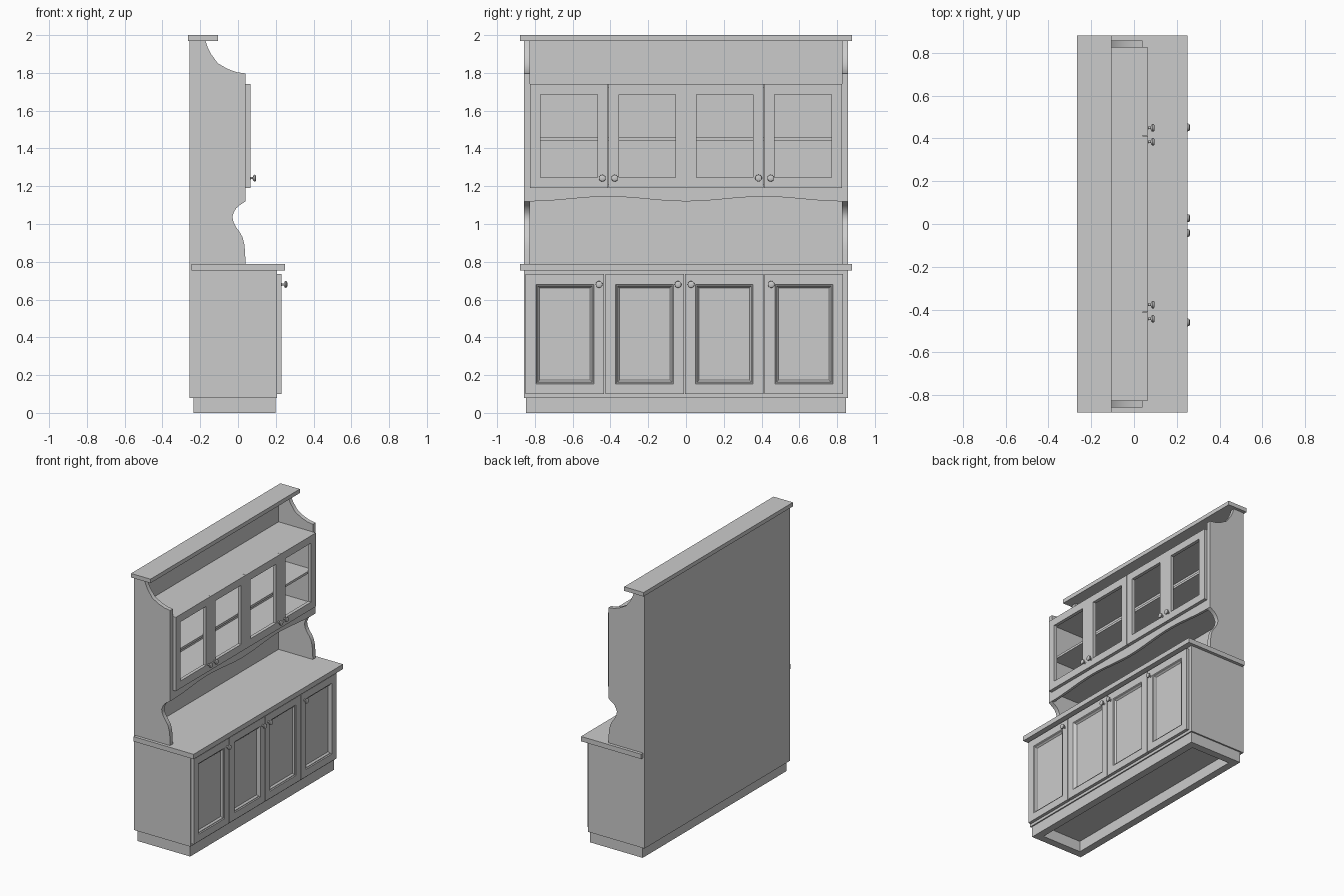
import bpy, bmesh, math

if "Cube" in bpy.data.objects:
    bpy.data.objects.remove(bpy.data.objects["Cube"])


def make(name, bm, smooth=False):
    bmesh.ops.recalc_face_normals(bm, faces=bm.faces)
    me = bpy.data.meshes.new(name)
    bm.to_mesh(me)
    bm.free()
    ob = bpy.data.objects.new(name, me)
    bpy.context.collection.objects.link(ob)
    if smooth:
        bpy.ops.object.select_all(action='DESELECT')
        ob.select_set(True)
        bpy.context.view_layer.objects.active = ob
        bpy.ops.object.shade_smooth_by_angle(angle=math.radians(35))
    return ob


def loft(name, rings, closed=False, smooth=False):
    """Skin a list of point rings; cap both ends, or join last to first."""
    bm = bmesh.new()
    vs = [[bm.verts.new(p) for p in r] for r in rings]
    n = len(vs[0])
    pairs = list(zip(vs, vs[1:])) + ([(vs[-1], vs[0])] if closed else [])
    for a, b in pairs:
        for i in range(n):
            j = (i + 1) % n
            bm.faces.new((a[i], a[j], b[j], b[i]))
    if not closed:
        bm.faces.new(vs[0])
        bm.faces.new(vs[-1])
    return make(name, bm, smooth)


def rect(x, y0, y1, z0, z1, d=0.0):
    return [(x, y0 + d, z0 + d), (x, y1 - d, z0 + d), (x, y1 - d, z1 - d), (x, y0 + d, z1 - d)]


def box(name, x0, x1, y0, y1, z0, z1):
    return loft(name, [rect(x0, y0, y1, z0, z1), rect(x1, y0, y1, z0, z1)])


def knob(name, x, y, z):
    prof = [(0, .009), (.004, .006), (.014, .006), (.018, .015), (.022, .018), (.029, .017), (.032, .011)]
    rings = [[(x + h, y + r * math.cos(i * math.tau / 20), z + r * math.sin(i * math.tau / 20))
              for i in range(20)] for h, r in prof]
    loft(name, rings, smooth=True)


# Back panel, cornice and worktop
box("back_panel", -.258, -.243, -.857, .857, .08, 1.97)
box("cornice", -.266, -.106, -.88, .88, 1.97, 2.0)
box("worktop", -.246, .25, -.88, .88, .753, .789)

# Base carcass
box("base_carcass", -.243, .207, -.857, .857, .08, .753)

# Plinth: corner blocks with rails between
for sx, x0, x1 in (("back", -.235, -.18), ("front", .143, .198)):
    box("plinth_rail_" + sx, x0, x1, -.79, .79, 0, .08)
    for sy, y0, y1 in (("left", -.846, -.79), ("right", .79, .846)):
        box(f"plinth_block_{sx}_{sy}", x0, x1, y0, y1, 0, .08)
for sy, y0, y1 in (("left", -.846, -.79), ("right", .79, .846)):
    box("plinth_rail_" + sy, -.18, .143, y0, y1, 0, .08)

# Shaped upper side panels
side = [(-.243, .789), (-.243, 1.97), (-.172, 1.97), (-.160, 1.935), (-.143, 1.90), (-.106, 1.85),
        (-.053, 1.82), (-.005, 1.803), (.04, 1.797), (.04, 1.12), (.01, 1.10), (-.01, 1.083),
        (-.022, 1.062), (-.03, 1.04), (-.024, 1.01), (-.01, .983), (.01, .955), (.024, .93),
        (.033, .895), (.037, .86), (.04, .789)]
for name, y0, y1 in (("left", -.857, -.825), ("right", .825, .857)):
    loft("upper_side_" + name, [[(x, y, z) for x, z in side] for y in (y0, y1)], smooth=True)

# Upper cabinet boards
box("upper_top_board", -.243, .04, -.825, .825, 1.72, 1.74)
box("upper_shelf", -.243, .03, -.825, .825, 1.443, 1.46)
box("upper_bottom_board", -.243, .04, -.825, .825, 1.19, 1.21)

# Scalloped valance in two halves
for name, y0 in (("left", -.825), ("right", 0)):
    ys = [y0 + .825 * i / 16 for i in range(17)]
    wave = [(y, 1.1325 - .0125 * math.cos(math.tau * y / .825)) for y in ys]
    outline = wave + [(y0 + .825, 1.19), (y0, 1.19)]
    loft("valance_" + name, [[(x, y, z) for y, z in outline] for x in (.02, .04)], smooth=True)

# Open-framed upper doors
upper = [(-.825, -.413), (-.411, -.001), (.001, .411), (.413, .825)]
for i, (y0, y1) in enumerate(upper):
    steps = [(.04, 0), (.065, 0), (.065, .047), (.065, .057), (.057, .065), (.04, .065)]
    z0, z1 = 1.19, 1.74
    edge = [(x, min(d, .055) if d > .05 else d) for x, d in steps]
    loft(f"upper_door_{i + 1}", [rect(x, y0, y1, z0, z1, d) for x, d in edge], closed=True)

# Recessed-panel lower doors
lower = [(-.849, -.434), (-.426, -.011), (-.005, .410), (.416, .831)]
for i, (y0, y1) in enumerate(lower):
    steps = [(.207, 0), (.23, 0), (.23, .054), (.224, .059), (.224, .063), (.212, .073)]
    loft(f"lower_door_{i + 1}", [rect(x, y0, y1, .10, .735, d) for x, d in steps])

# Knobs
for i, y in enumerate((-.443, -.377, .384, .449)):
    knob(f"upper_knob_{i + 1}", .064, y, 1.243)
for i, y in enumerate((-.46, -.042, .027, .451)):
    knob(f"lower_knob_{i + 1}", .229, y, .68)
